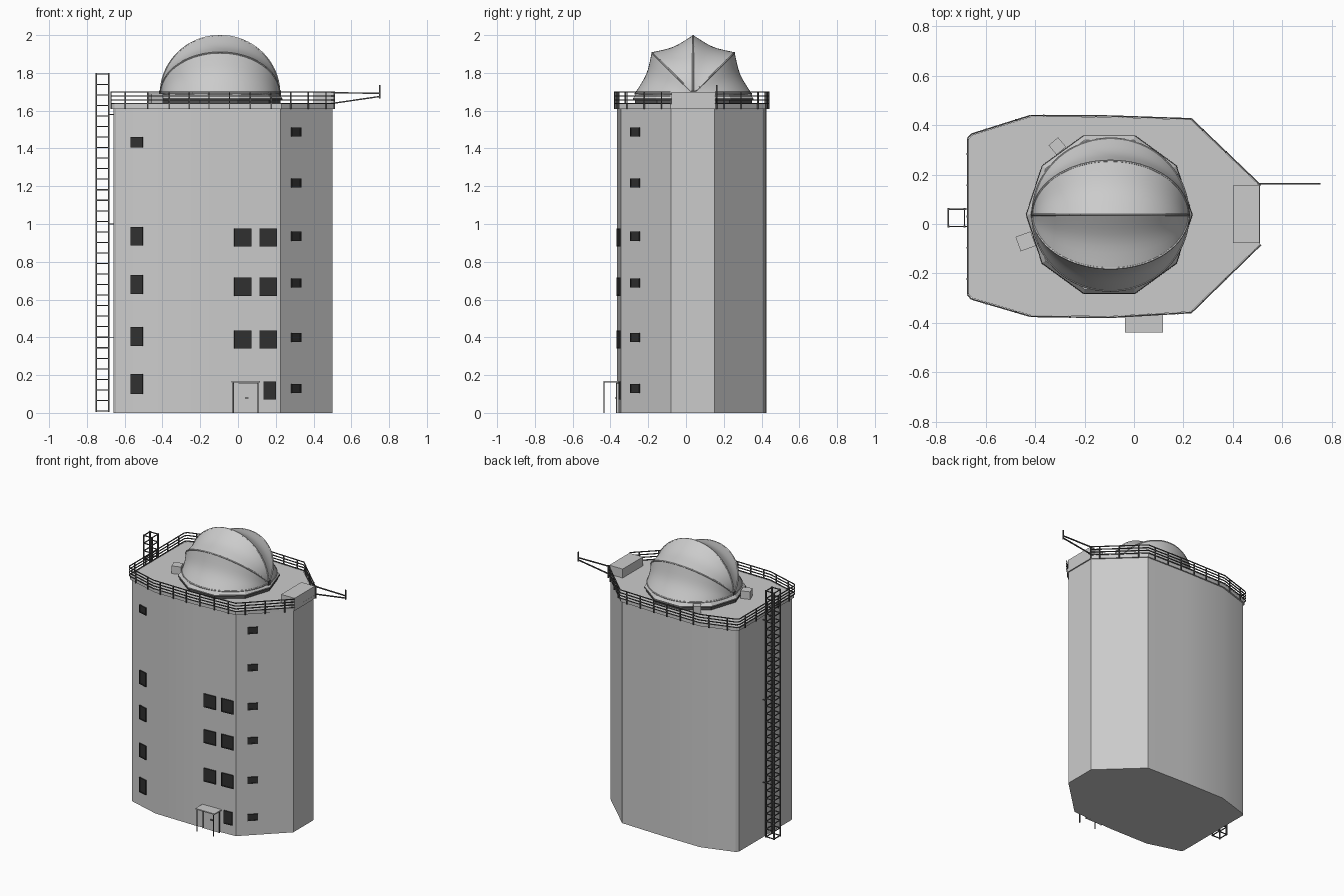
import bpy, bmesh, math
from mathutils import Vector, Matrix

if "Cube" in bpy.data.objects:
    bpy.data.objects.remove(bpy.data.objects["Cube"])

dark = bpy.data.materials.new("dark_glass")
dark.diffuse_color = (0.03, 0.03, 0.03, 1)
dark.use_nodes = True
dark.node_tree.nodes["Principled BSDF"].inputs["Base Color"].default_value = dark.diffuse_color
steel = bpy.data.materials.new("dark_steel")
steel.diffuse_color = (0.09, 0.09, 0.09, 1)
steel.use_nodes = True
steel.node_tree.nodes["Principled BSDF"].inputs["Base Color"].default_value = steel.diffuse_color


def finish(bm, name, mat=None, smooth=False):
    bmesh.ops.recalc_face_normals(bm, faces=bm.faces)
    me = bpy.data.meshes.new(name)
    bm.to_mesh(me)
    bm.free()
    ob = bpy.data.objects.new(name, me)
    bpy.context.collection.objects.link(ob)
    if mat:
        me.materials.append(mat)
    if smooth:
        bpy.ops.object.select_all(action='DESELECT')
        ob.select_set(True)
        bpy.context.view_layer.objects.active = ob
        bpy.ops.object.shade_smooth_by_angle(angle=math.radians(28))
    return ob


def add_box(bm, c, s, rot=0.0):
    m = Matrix.Translation(c) @ Matrix.Rotation(rot, 4, 'Z') @ Matrix.Diagonal((*s, 1))
    bmesh.ops.create_cube(bm, size=1, matrix=m)


def box(name, c, s, rot=0.0, mat=None):
    bm = bmesh.new()
    add_box(bm, c, s, rot)
    return finish(bm, name, mat)


def bars(name, segs, r, sides=4, mat=steel):
    bm = bmesh.new()
    for a, b in segs:
        a, b = Vector(a), Vector(b)
        d = b - a
        m = Matrix.Translation((a + b) / 2) @ d.to_track_quat('Z', 'Y').to_matrix().to_4x4()
        m = m @ Matrix.Rotation(math.pi / sides, 4, 'Z')
        bmesh.ops.create_cone(bm, cap_ends=True, segments=sides, radius1=r, radius2=r,
                              depth=d.length, matrix=m)
    return finish(bm, name, mat)


def prism(name, pts, z0, z1):
    bm = bmesh.new()
    f = bm.faces.new([bm.verts.new((x, y, z0)) for x, y in pts])
    ext = bmesh.ops.extrude_face_region(bm, geom=[f], use_keep_orig=True)
    top = [v for v in ext['geom'] if isinstance(v, bmesh.types.BMVert)]
    bmesh.ops.translate(bm, verts=top, vec=(0, 0, z1 - z0))
    return finish(bm, name, smooth=True)


# tower body and roof slab
outline = [(-0.66, -0.275), (-0.645, -0.292), (-0.41, -0.36), (-0.1, -0.364), (0.225, -0.345),
           (0.5, -0.08), (0.5, 0.152), (0.225, 0.412), (-0.1, 0.423), (-0.41, 0.425),
           (-0.645, 0.352), (-0.66, 0.335)]


def grow(kx, ky):
    return [(-0.08 + (x + 0.08) * kx, 0.032 + (y - 0.032) * ky) for x, y in outline]


prism("tower_body", outline, 0, 1.615)
prism("roof_slab", grow(1.015, 1.025), 1.61, 1.635)

# guard rail, open at the narrow end
path = grow(1.022, 1.035)
path = path[6:] + path[:6]
rails, posts = [], []
for a, b in zip(path, path[1:]):
    a, b = Vector(a), Vector(b)
    for z in (1.637, 1.657, 1.677, 1.698):
        rails.append(((*a, z), (*b, z)))
    n = max(1, round((b - a).length / 0.12))
    if (b - a).length > 0.1:
        for i in range(n):
            p = a.lerp(b, (i + 0.5) / n)
            posts.append(((*p, 1.608), (*p, 1.7)))
bars("guard_rails", rails, 0.004)
bars("guard_rail_posts", posts, 0.005)

# roof boxes
box("end_roof_box", (0.454, 0.04, 1.655), (0.108, 0.232, 0.09))
box("roof_vent_back", (-0.31, 0.315, 1.66), (0.05, 0.05, 0.06), math.radians(40))
box("roof_vent_left", (-0.438, -0.07, 1.66), (0.065, 0.062, 0.06), math.radians(20))

# hoist arm
y = 0.163
bars("hoist_arm", [((0.5, y, 1.695), (0.75, y, 1.692)), ((0.51, y, 1.64), (0.75, y, 1.675)),
                   ((0.75, y, 1.665), (0.75, y, 1.735)), ((0.51, y, 1.61), (0.51, y, 1.7))], 0.005)

# dome: fabric sagging between semicircular ribs hinged on the x axis
C, R = Vector((-0.095, 0.038, 1.69)), 0.31
NU, NS = 40, 8


def dome_pt(u, t, f=1.0):
    r = R * math.sin(u) * f
    return C + Vector((-0.315 * math.cos(u), r * math.cos(t), r * math.sin(t)))


bm = bmesh.new()
grid = []
for j in range(4 * NS + 1):
    t = math.pi * j / (4 * NS)
    k = (j % NS) / NS
    chord = math.cos(math.pi / 8) / math.cos((k - 0.5) * math.pi / 4)
    f = chord - 0.055 * math.sin(math.pi * k)
    grid.append([bm.verts.new(dome_pt(math.pi * i / NU, t, f)) for i in range(NU + 1)])
for a, b in zip(grid, grid[1:]):
    for i in range(NU):
        bm.faces.new((a[i], a[i + 1], b[i + 1], b[i]))
bmesh.ops.remove_doubles(bm, verts=bm.verts, dist=1e-5)
finish(bm, "dome_shell", smooth=True)

ribs = []
for j in range(5):
    arc = [dome_pt(math.pi * i / NU, math.pi * j / 4, 0.99) for i in range(NU + 1)]
    ribs += list(zip(arc, arc[1:]))
bars("dome_ribs", ribs, 0.005, 6, None)

# ten sided dome base and hinge plates
for name, n, r1, r2, z0, z1 in (("dome_base_wall", 10, 0.325, 0.325, 1.63, 1.662),
                                ("dome_base_flange", 10, 0.337, 0.333, 1.658, 1.668),
                                ("dome_base_collar", 10, 0.333, 0.318, 1.668, 1.688)):
    bm = bmesh.new()
    bmesh.ops.create_cone(bm, cap_ends=True, segments=n, radius1=r1, radius2=r2, depth=z1 - z0,
                          matrix=Matrix.Translation((-0.1, C.y, (z0 + z1) / 2))
                          @ Matrix.Rotation(math.pi / 2 if n != 10 else 0, 4, 'Z'))
    # keep a vertex pointing along +x
    v = max(bm.verts, key=lambda v: v.co.x)
    ang = math.atan2(v.co.y - C.y, v.co.x + 0.1)
    bmesh.ops.rotate(bm, verts=bm.verts, cent=(-0.1, C.y, 0), matrix=Matrix.Rotation(-ang, 3, 'Z'))
    finish(bm, name, steel if n == 10 and "collar" not in name else None)
bm = bmesh.new()
for s in (-1, 1):
    add_box(bm, (C.x + s * 0.315, C.y, 1.693), (0.014, 0.025, 0.03))
finish(bm, "dome_hinges", steel)


# front windows, following the wall
def wall(x):
    front = outline[1:6]
    for a, b in zip(front, front[1:]):
        if a[0] <= x <= b[0]:
            t = (x - a[0]) / (b[0] - a[0])
            return a[1] + t * (b[1] - a[1]), math.atan2(b[1] - a[1], b[0] - a[0])


wins = [(-0.535, z0, z1, 0.068) for z0, z1 in
        ((0.1, 0.207), (0.355, 0.455), (0.63, 0.73), (0.885, 0.985), (1.405, 1.46))]
wins += [(x, z, z + 0.097, 0.092) for x in (0.026, 0.16) for z in (0.34, 0.62, 0.88)]
wins += [(0.167, 0.072, 0.167, 0.066)]
wins += [(0.305, z - 0.024, z + 0.024, 0.068) for z in (0.13, 0.4, 0.687, 0.935, 1.217, 1.487)]
panes, frames = bmesh.new(), bmesh.new()
for x, z0, z1, w in wins:
    wy, ang = wall(x)
    zc, h = (z0 + z1) / 2, z1 - z0
    add_box(panes, (x, wy, zc), (w - 0.004, 0.008, h - 0.004), ang)
    side = Vector((math.cos(ang), math.sin(ang), 0))
    c = Vector((x, wy, zc))
    for s in (-1, 1):
        add_box(frames, c + side * s * (w / 2 - 0.003), (0.006, 0.016, h), ang)
        add_box(frames, c + Vector((0, 0, s * (h / 2 - 0.003))), (w, 0.016, 0.006), ang)
finish(panes, "window_panes", dark)
finish(frames, "window_frames", dark)

# entrance
box("door", (0.041, -0.36, 0.078), (0.125, 0.012, 0.156))
bars("door_frame", [((-0.025, -0.367, 0), (-0.025, -0.367, 0.16)),
                    ((0.107, -0.367, 0), (0.107, -0.367, 0.16))], 0.004)
box("door_handle", (0.047, -0.371, 0.08), (0.018, 0.012, 0.005), 0, steel)
box("door_canopy", (0.041, -0.397, 0.164), (0.153, 0.082, 0.008))
bars("canopy_posts", [((x, -0.433, 0), (x, -0.433, 0.162)) for x in (-0.026, 0.106)], 0.004)

# square lattice ladder on the left
xs, ys = (-0.75, -0.685), (-0.01, 0.06)
corners = [(xs[0], ys[0]), (xs[1], ys[0]), (xs[1], ys[1]), (xs[0], ys[1])]
bars("ladder_posts", [((*c, 0.005), (*c, 1.8)) for c in corners], 0.006)
rungs = []
for i in range(33):
    z = 0.01 + i * 1.785 / 32
    rungs += [((*corners[k], z), (*corners[(k + 1) % 4], z)) for k in range(4)]
bars("ladder_rungs", rungs, 0.004)
bars("ladder_brackets", [((-0.685, yy, z), (-0.655, yy, z)) for yy in ys for z in (0.4, 1.0, 1.58)], 0.003)
